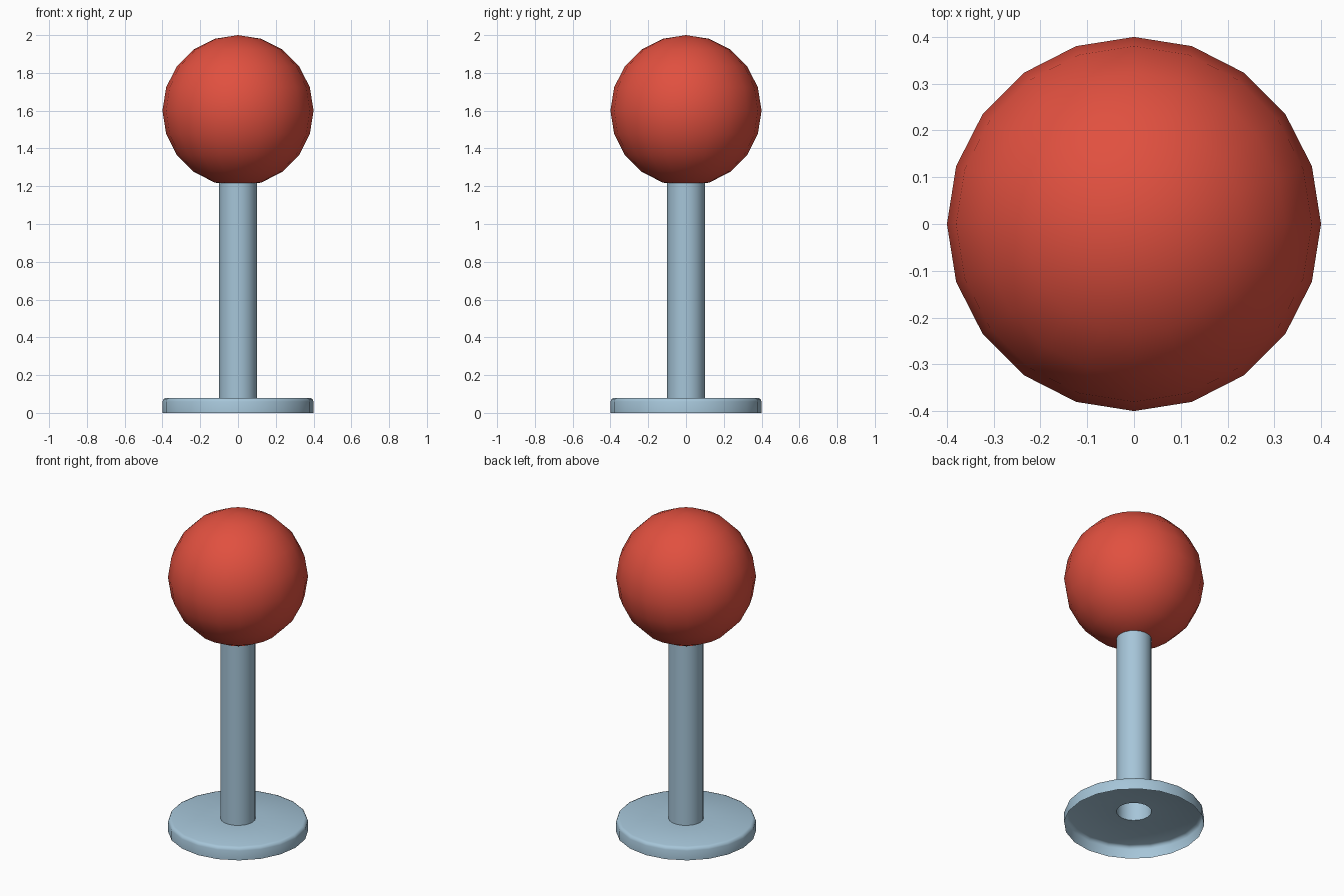
import bpy, bmesh, math

if "Cube" in bpy.data.objects:
    bpy.data.objects.remove(bpy.data.objects["Cube"])

SIDES = 20


def material(name, color):
    mat = bpy.data.materials.new(name)
    mat.diffuse_color = color
    mat.use_nodes = True
    mat.node_tree.nodes["Principled BSDF"].inputs["Base Color"].default_value = mat.diffuse_color
    return mat


def finish(name, bm, mat):
    mesh = bpy.data.meshes.new(name)
    bm.to_mesh(mesh)
    bm.free()
    obj = bpy.data.objects.new(name, mesh)
    bpy.context.collection.objects.link(obj)
    mesh.materials.append(mat)
    bpy.ops.object.select_all(action='DESELECT')
    obj.select_set(True)
    bpy.context.view_layer.objects.active = obj
    bpy.ops.object.shade_smooth_by_angle(angle=math.radians(50))
    return obj


def lathe(name, profile, mat):
    """Revolve an open (radius, z) profile, listed from bottom to top, outward facing."""
    bm = bmesh.new()
    rings = [[bm.verts.new((r * math.cos(math.tau * i / SIDES),
                            r * math.sin(math.tau * i / SIDES), z))
              for i in range(SIDES)] for r, z in profile]
    for low, high in zip(rings, rings[1:]):
        for i in range(SIDES):
            j = (i + 1) % SIDES
            bm.faces.new((low[i], low[j], high[j], high[i]))
    return finish(name, bm, mat)


steel = material("pale_blue", (0.38, 0.56, 0.69, 1))
red = material("red", (0.75, 0.08, 0.05, 1))

# Hollow base: open underneath, rounded upper rim, hole where the tube starts
lathe("base", [(0.4, 0), (0.4, 0.06), (0.394, 0.074), (0.38, 0.08), (0.1, 0.08)], steel)

# Open tube stem
lathe("stem", [(0.1, 0.08), (0.1, 1.22)], steel)

# Ball on top
bm = bmesh.new()
bmesh.ops.create_uvsphere(bm, u_segments=SIDES, v_segments=SIDES // 2, radius=0.4)
bmesh.ops.translate(bm, verts=bm.verts, vec=(0, 0, 1.6))
finish("ball", bm, red)
